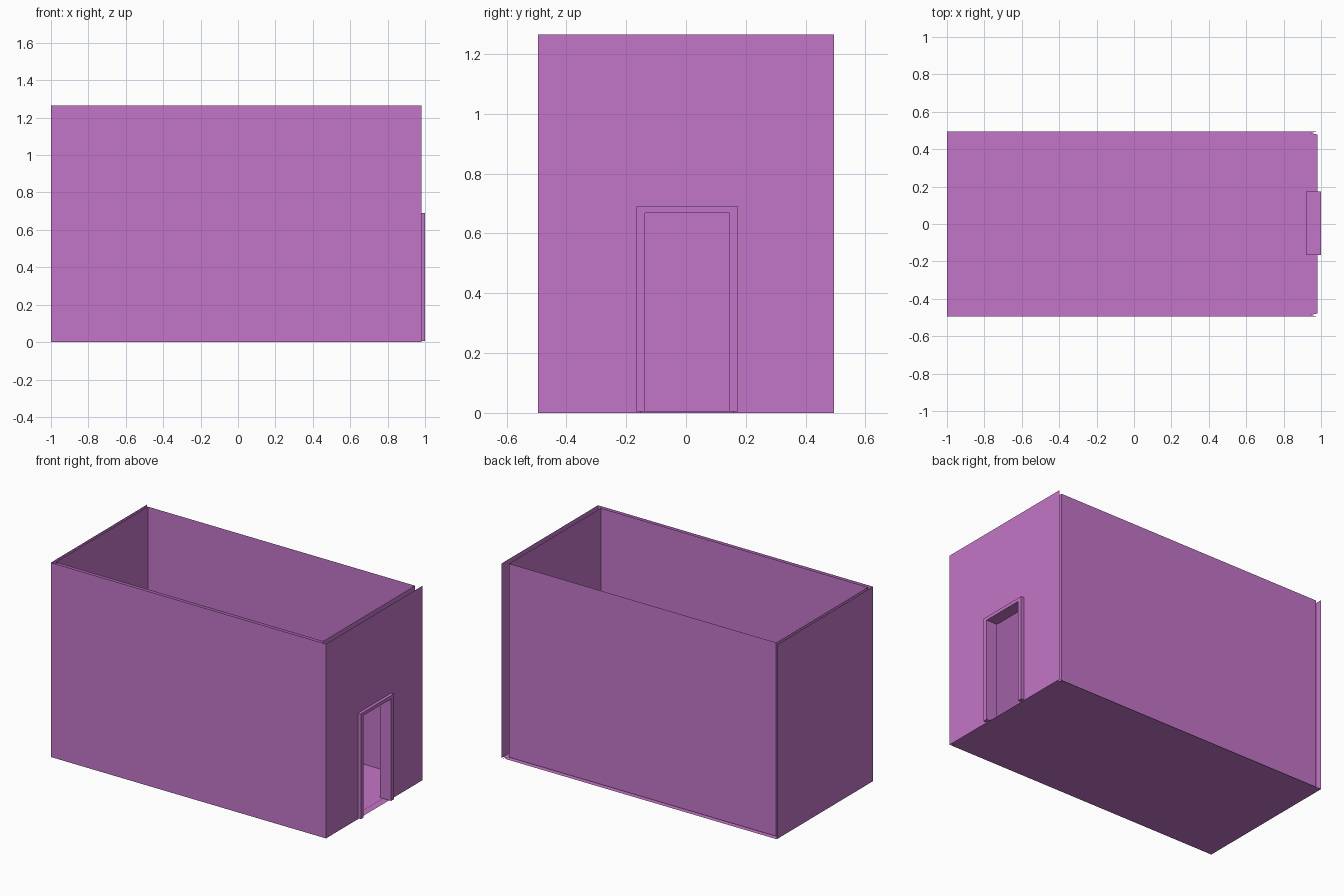
import bpy, bmesh

if "Cube" in bpy.data.objects:
    bpy.data.objects.remove(bpy.data.objects["Cube"])

H = 1.265                      # wall height
XO0, XO1, YO = -1.0, 0.98, 0.495    # outer shell
XI0, XI1, YI = -0.98, 0.943, 0.472  # inner shell
ZF = 0.005                     # inner floor level
DOOR = (-0.15, 0.158, 0.68)    # wall opening, hidden inside the frame

purple = bpy.data.materials.new("purple")
purple.diffuse_color = (0.55, 0.18, 0.58, 1)
purple.use_nodes = True
purple.node_tree.nodes["Principled BSDF"].inputs["Base Color"].default_value = purple.diffuse_color


def make(name, polys, depth=None):
    """Flat sheets from polygons; optional extrusion along x."""
    bm = bmesh.new()
    for poly in polys:
        bm.faces.new([bm.verts.new(p) for p in poly])
    if depth:
        r = bmesh.ops.extrude_face_region(bm, geom=bm.faces[:])
        vs = [g for g in r["geom"] if isinstance(g, bmesh.types.BMVert)]
        bmesh.ops.translate(bm, verts=vs, vec=(depth, 0, 0))
        bmesh.ops.recalc_face_normals(bm, faces=bm.faces[:])
    me = bpy.data.meshes.new(name)
    bm.to_mesh(me)
    bm.free()
    me.materials.append(purple)
    ob = bpy.data.objects.new(name, me)
    bpy.context.collection.objects.link(ob)
    return ob


def arch(x, y0, y1, top, z0, a, b, h):
    """Upside-down U outline: a panel with a doorway cut in it."""
    return [(x, y, z) for y, z in ((y0, z0), (a, z0), (a, h), (b, h),
                                   (b, z0), (y1, z0), (y1, top), (y0, top))]


def wall(p, q, z0):
    """Vertical sheet between two plan points."""
    return [(*p, z0), (*q, z0), (*q, H), (*p, H)]


# Floor: outer slab sheet with small corner notches, and raised inner sheet
notch = [(XO1, -YO), (XI1, -0.487), (XO1, -0.478)]
outline = [(XO0, -YO)] + notch + [(x, -y) for x, y in reversed(notch)] + [(XO0, YO)]
make("floor_base", [[(x, y, 0) for x, y in reversed(outline)]])
make("floor", [[(XI0, -YI, ZF), (XI1, -YI, ZF), (XI1, YI, ZF), (XI0, YI, ZF)]])

# Outer walls (the back side is open down to the inner sheet)
make("outer_wall_front", [wall((XO0, -YO), (XO1, -YO), 0)])
make("outer_wall_left", [wall((XO0, YO), (XO0, -YO), 0)])
make("outer_wall_door", [arch(XO1, -YO, YO, H, 0, *DOOR)])

# Inner walls
make("inner_wall_front", [wall((XI1, -YI), (XI0, -YI), ZF)])
make("inner_wall_back", [wall((XI0, YI), (XI1, YI), ZF)])
make("inner_wall_left", [wall((XI0, -YI), (XI0, YI), ZF)])
make("inner_wall_door", [arch(XI1, -YI, YI, H, ZF, *DOOR)[::-1]])

# Door frame passing through both sheets
make("door_frame", [arch(0.92, -0.165, 0.174, 0.69, ZF, -0.137, 0.145, 0.668)], 0.08)
